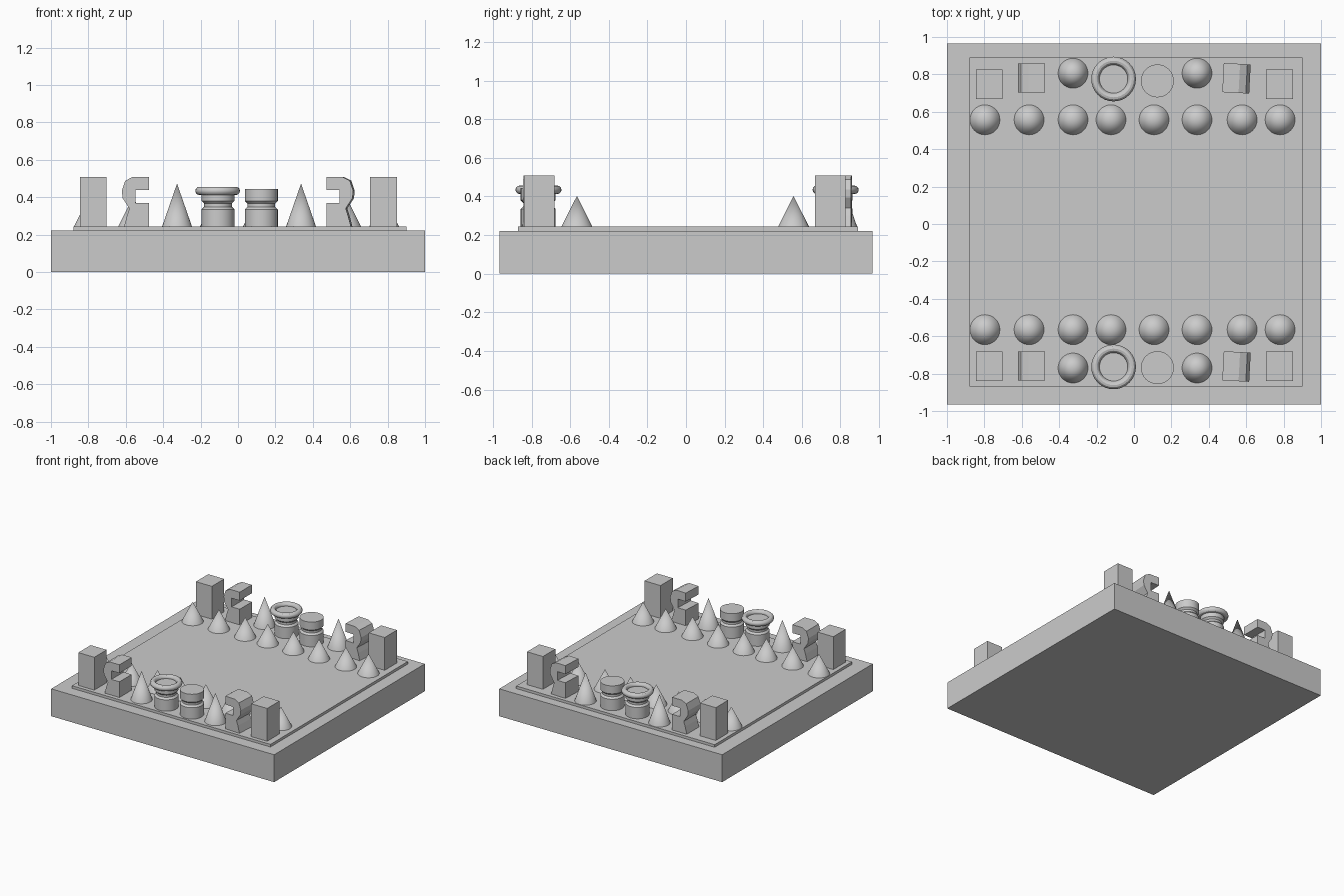
import bpy, bmesh, math
from mathutils import Matrix, Vector

if "Cube" in bpy.data.objects:
    bpy.data.objects.remove(bpy.data.objects["Cube"])

Z = 0.243  # playing surface height


def finish(name, bm, smooth=False):
    bmesh.ops.recalc_face_normals(bm, faces=bm.faces)
    me = bpy.data.meshes.new(name)
    bm.to_mesh(me)
    bm.free()
    ob = bpy.data.objects.new(name, me)
    bpy.context.collection.objects.link(ob)
    if smooth:
        bpy.ops.object.select_all(action='DESELECT')
        ob.select_set(True)
        bpy.context.view_layer.objects.active = ob
        bpy.ops.object.shade_smooth_by_angle(angle=math.radians(30))
    return ob


def box(name, x0, x1, y0, y1, z0, z1):
    bm = bmesh.new()
    bmesh.ops.create_cube(bm, size=1)
    bmesh.ops.scale(bm, vec=(x1 - x0, y1 - y0, z1 - z0), verts=bm.verts)
    bmesh.ops.translate(bm, vec=((x0 + x1) / 2, (y0 + y1) / 2, (z0 + z1) / 2), verts=bm.verts)
    return finish(name, bm)


def lathe(name, profile, x, y, closed=False, segs=32):
    bm = bmesh.new()
    vs = [bm.verts.new((r, 0, z)) for r, z in profile]
    es = [bm.edges.new(p) for p in zip(vs, vs[1:])]
    if closed:
        es.append(bm.edges.new((vs[-1], vs[0])))
    bmesh.ops.spin(bm, geom=vs + es, cent=(0, 0, 0), axis=(0, 0, 1),
                   angle=2 * math.pi, steps=segs)
    bmesh.ops.remove_doubles(bm, verts=bm.verts, dist=1e-4)
    bmesh.ops.translate(bm, vec=(x, y, 0), verts=bm.verts)
    return finish(name, bm, True)


def cone(name, x, y, top):
    return lathe(name, [(0, Z), (0.08, Z), (0, top)], x, y)


def knight(name, x, y, side, turn=0):
    # side profile: head with a notch, curved back, wider foot
    prof = [(0.072, 0.508), (-0.015, 0.508), (-0.054, 0.488), (-0.072, 0.435),
            (-0.068, 0.395), (-0.032, 0.34), (-0.045, 0.30), (-0.06, Z),
            (0.072, Z), (0.072, 0.37), (0.0, 0.37), (0.0, 0.44), (0.072, 0.44)]
    bm = bmesh.new()
    f = bm.faces.new([bm.verts.new((side * px, -0.078, pz)) for px, pz in prof])
    ext = bmesh.ops.extrude_face_region(bm, geom=[f])['geom']
    bmesh.ops.translate(bm, vec=(0, 0.156, 0),
                        verts=[g for g in ext if isinstance(g, bmesh.types.BMVert)])
    bmesh.ops.transform(bm, matrix=Matrix.Translation(Vector((x, y, 0))) @
                        Matrix.Rotation(math.radians(turn), 4, 'Z'), verts=bm.verts)
    return finish(name, bm)


# Base block and thin raised board
box("base", -1, 1, -0.965, 0.965, 0, 0.222)
box("board", -0.88, 0.9, -0.87, 0.89, 0.21, Z)

# Pawn rows
pawn_x = [-0.797, -0.561, -0.326, -0.123, 0.107, 0.337, 0.578, 0.781]
for row, y in (("front", -0.565), ("back", 0.557)):
    for i, x in enumerate(pawn_x):
        cone(f"{row}_pawn_{i + 1}", x, y, 0.402)

# Round waisted pieces
waist = [(0, Z), (0.088, Z), (0.088, 0.335), (0.074, 0.349), (0.074, 0.366), (0.088, 0.38)]
ring = [(0.0975 + 0.022 * math.cos(a), 0.434 + 0.022 * math.sin(a))
        for a in [2 * math.pi * k / 12 for k in range(12)]]

# Main rows: row name, rook y, knight y, bishop y, queen y, king y
rows = [("front", -0.76, -0.76, -0.77, -0.764, -0.768),
        ("back", 0.746, 0.781, 0.806, 0.775, 0.765)]
for row, ry, ky, by, qy, kgy in rows:
    for s, x0 in (("left", -0.845), ("right", 0.706)):
        box(f"{row}_{s}_rook", x0, x0 + 0.143, ry - 0.079, ry + 0.079, Z, 0.509)
    knight(f"{row}_left_knight", -0.549, ky, 1)
    knight(f"{row}_right_knight", 0.548, ky - 0.002, -1, -3)
    cone(f"{row}_left_bishop", -0.326, by, 0.473)
    cone(f"{row}_right_bishop", 0.337, by, 0.473)
    lathe(f"{row}_queen", waist + [(0.088, 0.43), (0, 0.43)], -0.107, qy)
    lathe(f"{row}_queen_crown", ring, -0.109, qy, True)
    lathe(f"{row}_king", waist + [(0.088, 0.444), (0, 0.444)], 0.125, kgy)
